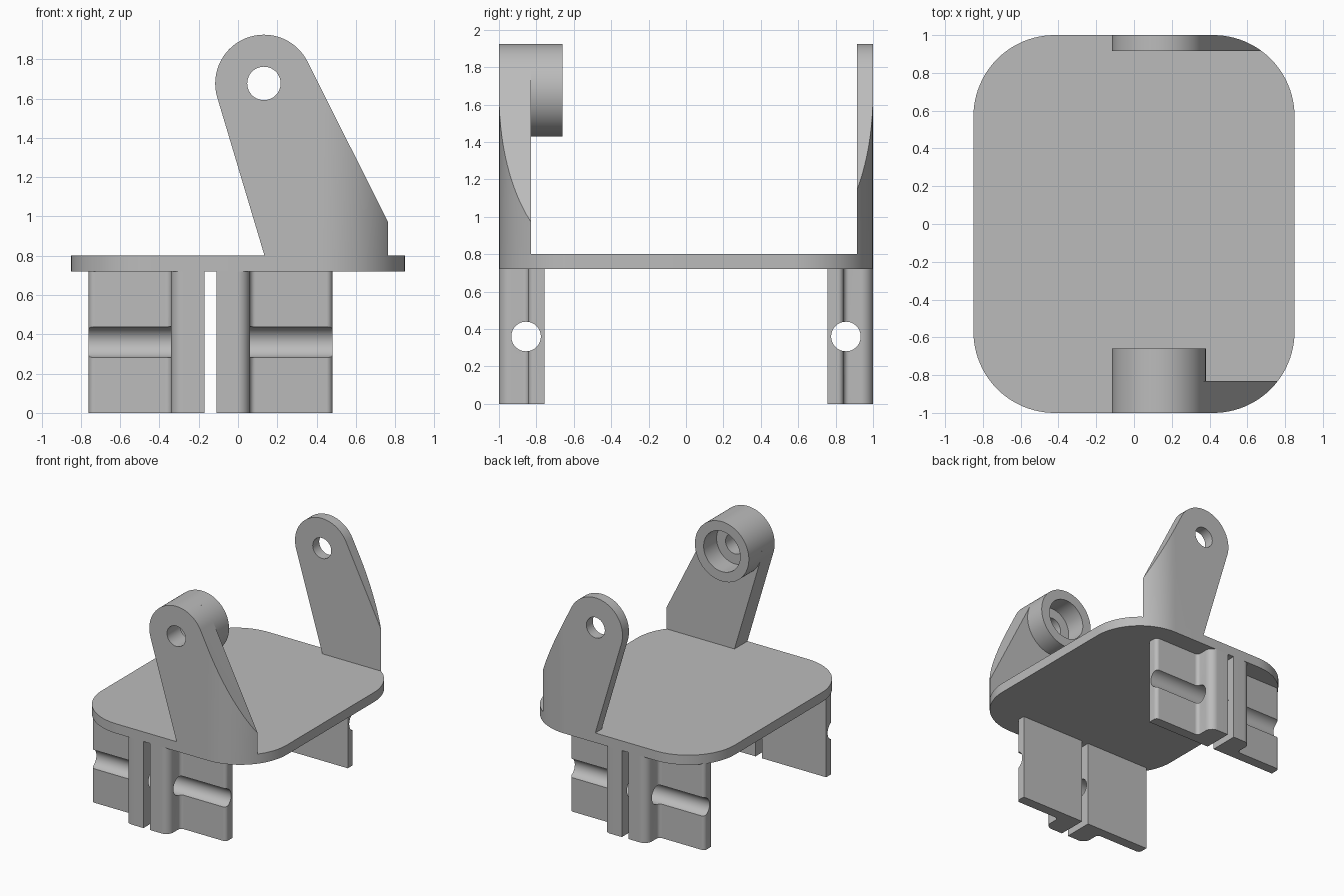
import bpy, bmesh
from math import sin, cos, radians, pi
from mathutils import Vector

if "Cube" in bpy.data.objects:
    bpy.data.objects.remove(bpy.data.objects["Cube"], do_unlink=True)

GREY = (0.5, 0.5, 0.5, 1)
grey = bpy.data.materials.new("plain grey")
grey.use_nodes = True
grey.diffuse_color = GREY
grey.node_tree.nodes["Principled BSDF"].inputs["Base Color"].default_value = GREY


def arc(cx, cy, r, start, end, steps=16):
    """Points along a circular arc, angles in degrees."""
    angles = [radians(start + (end - start) * i / steps) for i in range(steps + 1)]
    return [(cx + r * cos(a), cy + r * sin(a)) for a in angles]


def prism(name, profile, axis, low, high):
    """Extrude a closed 2D profile along the named axis."""
    place = {"x": lambda a, b, t: (t, a, b),
             "y": lambda a, b, t: (a, t, b),
             "z": lambda a, b, t: (a, b, t)}[axis]
    bm = bmesh.new()
    face = bm.faces.new([bm.verts.new(place(a, b, low)) for a, b in profile])
    extruded = bmesh.ops.extrude_face_region(bm, geom=[face])["geom"]
    shift = Vector(place(0, 0, high - low))
    bmesh.ops.translate(bm, vec=shift,
                        verts=[g for g in extruded if isinstance(g, bmesh.types.BMVert)])
    bmesh.ops.recalc_face_normals(bm, faces=bm.faces)
    mesh = bpy.data.meshes.new(name)
    bm.to_mesh(mesh)
    bm.free()
    mesh.materials.append(grey)
    obj = bpy.data.objects.new(name, mesh)
    bpy.context.collection.objects.link(obj)
    return obj


def activate(obj):
    bpy.ops.object.select_all(action="DESELECT")
    obj.select_set(True)
    bpy.context.view_layer.objects.active = obj


def combine(obj, tool, operation):
    """Apply a boolean and discard the tool."""
    mod = obj.modifiers.new("boolean", "BOOLEAN")
    mod.operation, mod.object, mod.solver = operation, tool, "EXACT"
    activate(obj)
    bpy.ops.object.modifier_apply(modifier=mod.name)
    bpy.data.objects.remove(tool, do_unlink=True)


def circle(cx, cy, r, steps=64):
    return arc(cx, cy, r, 0, 360, steps)[:-1]


# Base plate with rounded corners
HALF_X, CORNER = 0.85, 0.43
PLATE_LOW, PLATE_TOP = 0.72, 0.80
ix, iy = HALF_X - CORNER, 1 - CORNER
footprint = (arc(ix, iy, CORNER, 0, 90, 24) + arc(-ix, iy, CORNER, 90, 180, 24)
             + arc(-ix, -iy, CORNER, 180, 270, 24) + arc(ix, -iy, CORNER, 270, 360, 24))
parts = [prism("base_plate", footprint, "z", PLATE_LOW, PLATE_TOP)]

# Leaning arms, trimmed to the plate outline and drilled at the pivot
PX, PZ, ARM_R, HOLE_R = 0.132, 1.677, 0.248, 0.085
arm_profile = arc(PX, PZ, ARM_R, 27, 196.6, 48) + [(0.135, PLATE_TOP), (0.85, PLATE_TOP)]
for name, low, high in (("front_arm", -1.1, -0.83), ("back_arm", 0.915, 1.1)):
    arm = prism(name, arm_profile, "y", low, high)
    combine(arm, prism("trim", footprint, "z", 0.5, 2.2), "INTERSECT")
    combine(arm, prism("drill", circle(PX, PZ, HOLE_R), "y", low - 0.2, high + 0.2), "DIFFERENCE")
    parts.append(arm)

# Bearing boss on the inside of the front arm
boss = prism("bearing_boss", circle(PX, PZ, ARM_R, 96), "y", -0.83, -0.66)
combine(boss, prism("bore", circle(PX, PZ, 0.168), "y", -0.9, -0.6), "DIFFERENCE")
parts.append(boss)

# Four mounting clips below the plate, mirrored about a narrow gap
GAP_X = -0.14
FACE_Y, BACK_Y = -0.842, -0.757
clip_profile = ([(0.03, BACK_Y), (0.03, -1)]
                + arc(0.135, -0.935, 0.065, -90, 0)
                + arc(0.23, FACE_Y - 0.03, 0.03, 180, 90, 8)
                + arc(0.59, FACE_Y + 0.03, 0.03, -90, 0, 8)
                + [(0.62, BACK_Y)])
for end, sy in (("front", 1), ("back", -1)):
    for side, sx in (("left", 1), ("right", -1)):
        outline = [(GAP_X + sx * u, sy * v) for u, v in clip_profile]
        clip = prism(f"{end}_{side}_clip", outline, "z", 0, PLATE_LOW)
        rod_hole = prism("rod_hole", circle(sy * -0.855, 0.36, 0.079), "x", -1, 1)
        combine(clip, rod_hole, "DIFFERENCE")
        parts.append(clip)

# Smooth the rounded surfaces, keep the edges crisp
for obj in parts:
    activate(obj)
    bpy.ops.object.shade_smooth_by_angle(angle=radians(30))
